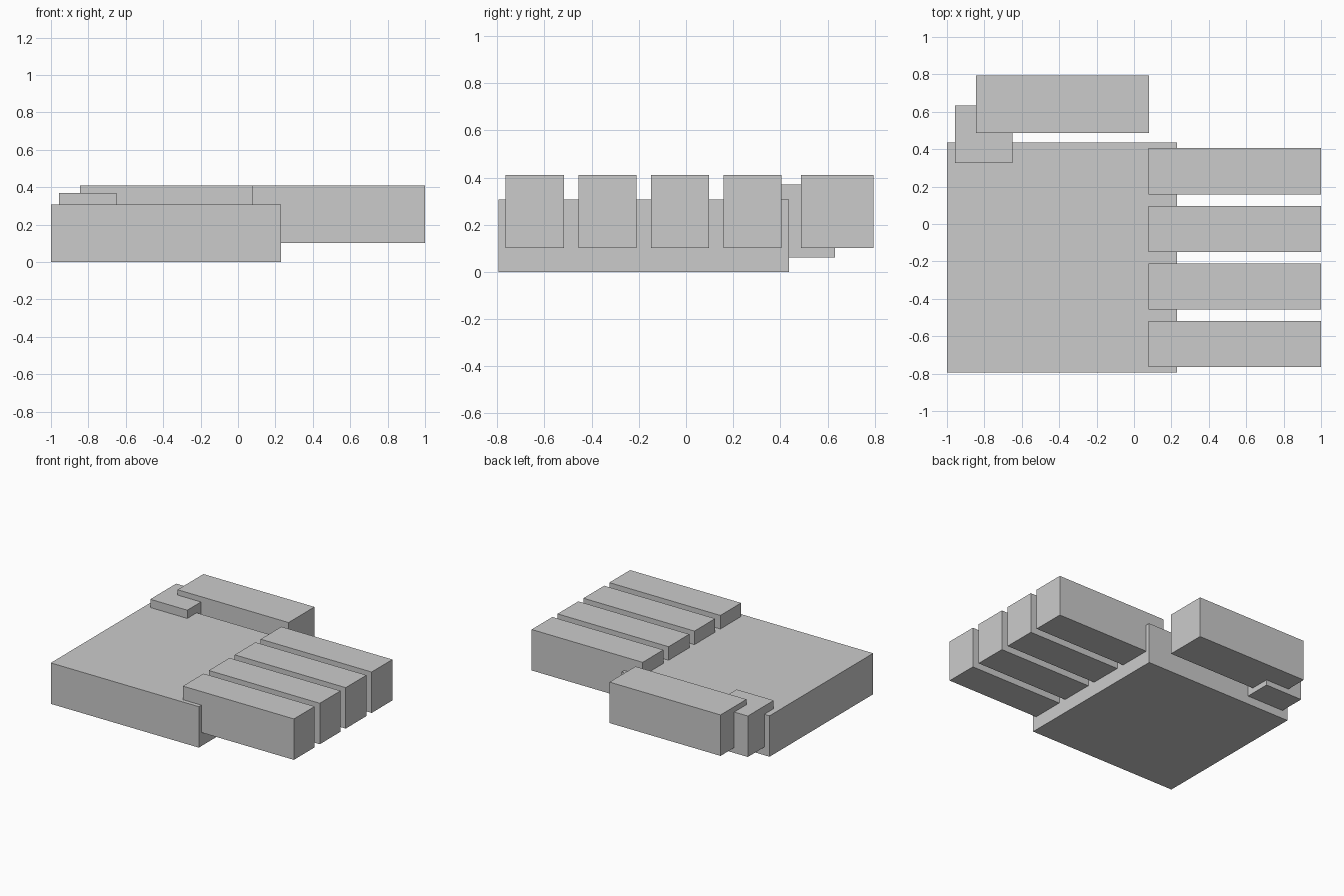
import bpy

if "Cube" in bpy.data.objects:
    bpy.data.objects.remove(bpy.data.objects["Cube"])

U = 2 / 6.5  # base block size


def box(name, lo, size):
    """Axis-aligned block from its lowest corner and its size."""
    centre = [a + s / 2 for a, s in zip(lo, size)]
    bpy.ops.mesh.primitive_cube_add(size=1, location=centre)
    ob = bpy.context.object
    ob.name = name
    ob.scale = size
    bpy.ops.object.transform_apply(location=False, rotation=False, scale=True)
    return ob


# Palm slab
PALM_Y = -0.795
box("palm", (-1, PALM_Y, 0), (4 * U, 4 * U, U))

# Four fingers, evenly spaced across the palm
for i in range(4):
    box(f"finger_{i + 1}", (1 - 3 * U, PALM_Y + (i + 0.1) * U, 0.102), (3 * U, 0.8 * U, U))

# Thumb joint and thumb
box("thumb_joint", (-0.957, 0.325, 0.062), (U, U, U))
box("thumb", (-0.844, 0.795 - U, 0.102), (3 * U, U, U))
